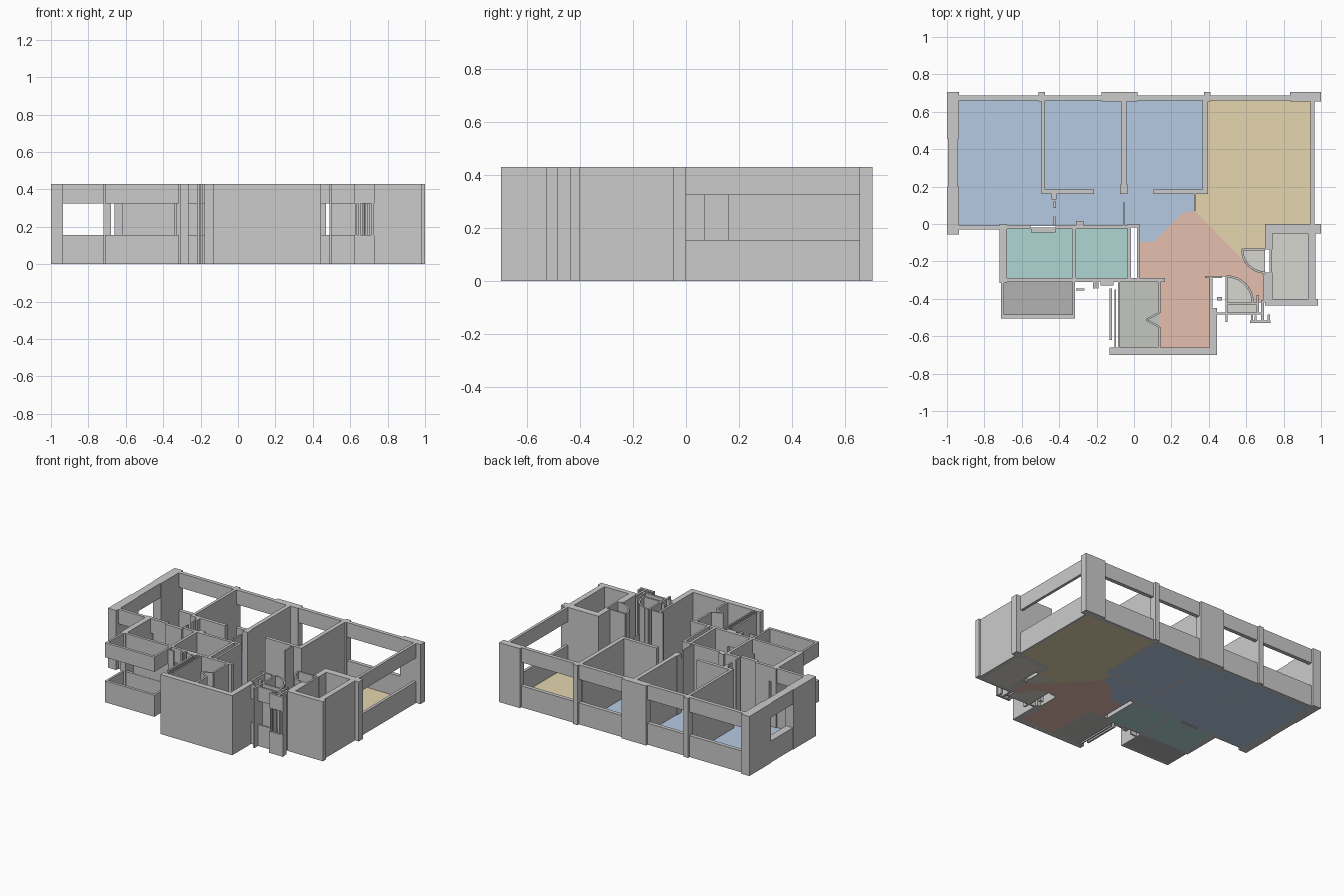
import bpy, bmesh, math
from mathutils import Vector

H, SILL, HEAD = 0.43, 0.155, 0.325
FULL = [(0, H)]
BANDS = [(0, SILL), (HEAD, H)]


def finish(name, bm, color=None):
    bmesh.ops.recalc_face_normals(bm, faces=bm.faces)
    me = bpy.data.meshes.new(name)
    bm.to_mesh(me)
    bm.free()
    ob = bpy.data.objects.new(name, me)
    bpy.context.collection.objects.link(ob)
    if color:
        mat = bpy.data.materials.new(name + "_colour")
        mat.diffuse_color = (*color, 1)
        me.materials.append(mat)


def prism(bm, pts, z0, z1):
    lo = [bm.verts.new((x, y, z0)) for x, y in pts]
    hi = [bm.verts.new((x, y, z1)) for x, y in pts]
    bm.faces.new(lo)
    bm.faces.new(hi)
    for i in range(len(pts)):
        j = (i + 1) % len(pts)
        bm.faces.new((lo[i], lo[j], hi[j], hi[i]))


def rect(x0, x1, y0, y1):
    return [(x0, y0), (x1, y0), (x1, y1), (x0, y1)]


def walls(name, rects, levels=FULL):
    bm = bmesh.new()
    for r in rects:
        for z0, z1 in levels:
            prism(bm, rect(*r), z0, z1)
    finish(name, bm)


def strip(name, pts, t=0.01):
    # thin full-height wall following a polyline
    bm = bmesh.new()
    for a, b in zip(pts, pts[1:]):
        a, b = Vector(a), Vector(b)
        d = (b - a).normalized() * t / 2
        n = Vector((-d.y, d.x))
        prism(bm, [a - n, b - n, b + n, a + n], 0, H)
    finish(name, bm)


def floor(name, pts, color):
    bm = bmesh.new()
    prism(bm, pts, 0, 0.004)
    finish(name, bm, color)


# outer piers and solid walls
walls("left_wall", [(-1, -0.935, 0.455, 0.705), (-1, -0.935, -0.055, 0.2)])
walls("back_piers", [(-0.175, 0.02, 0.655, 0.705), (0.835, 1, 0.655, 0.705),
                     (-0.51, -0.475, 0.655, 0.705), (0.375, 0.41, 0.655, 0.705)])
walls("right_pier", [(0.7, 1, -0.05, 0)])

# window walls: sill below, lintel above
walls("left_window", [(-0.995, -0.94, 0.2, 0.455)], BANDS)
walls("back_windows", [(-0.935, -0.175, 0.66, 0.688), (0.02, 0.835, 0.66, 0.688)], BANDS)
walls("right_window", [(0.945, 0.965, 0, 0.66)], BANDS)
walls("front_window", [(-0.935, -0.715, -0.03, -0.008)], BANDS)

# bedroom partitions
walls("bedroom_partitions", [
    (-0.495, -0.475, 0.16, 0.66), (-0.495, -0.215, 0.16, 0.185),
    (-0.07, -0.04, 0.165, 0.66), (-0.075, -0.035, 0.16, 0.21),
    (0.365, 0.395, 0.16, 0.66), (0.105, 0.395, 0.16, 0.185)])
walls("corridor_jambs", [
    (-0.44, -0.415, 0.13, 0.16), (-0.43, -0.418, 0.085, 0.12), (-0.43, -0.42, -0.01, 0.04),
    (-0.06, -0.05, -0.01, 0.115), (-0.31, -0.27, -0.005, 0.015), (0.32, 0.33, 0.07, 0.16)])

# bathrooms
walls("bathroom_walls", [
    (-0.72, -0.68, -0.315, 0), (-0.66, -0.55, -0.027, -0.005), (-0.55, -0.42, -0.045, -0.02),
    (-0.42, -0.19, -0.027, -0.005), (-0.19, -0.03, -0.025, -0.005),
    (-0.33, -0.31, -0.31, -0.01), (-0.035, -0.015, -0.29, 0), (-0.03, 0.03, -0.02, 0),
    (0.015, 0.03, -0.29, 0), (-0.13, 0.165, -0.31, -0.288)])
walls("bathroom_windows", [(-0.68, -0.33, -0.31, -0.29), (-0.31, -0.13, -0.31, -0.29),
                           (-0.68, -0.66, -0.027, -0.005)], BANDS)
walls("window_jambs", [(-0.62, -0.34, -0.307, -0.295), (-0.31, -0.265, -0.355, -0.345),
                       (-0.22, -0.205, -0.345, -0.31), (-0.2, -0.19, -0.345, -0.31),
                       (-0.18, -0.11, -0.33, -0.31)])

# balcony parapet and upper band
walls("balcony_rails", [(-0.71, -0.695, -0.49, -0.31), (-0.33, -0.315, -0.49, -0.31),
                        (-0.71, -0.315, -0.505, -0.485)], BANDS)

# entrance hall and store room
walls("entrance_walls", [
    (-0.13, 0.445, -0.7, -0.66), (0.405, 0.445, -0.7, -0.45), (0.405, 0.42, -0.45, -0.29),
    (0.38, 0.47, -0.29, -0.278), (0.128, 0.142, -0.475, -0.31), (0.128, 0.142, -0.66, -0.55),
    (-0.085, -0.075, -0.66, -0.31), (-0.105, -0.097, -0.66, -0.35)])
walls("store_outer_wall", [(-0.132, -0.118, -0.62, -0.345)])
strip("folding_door", [(0.135, -0.475), (0.065, -0.512), (0.135, -0.55)])

# service shaft at the right
walls("shaft_walls", [
    (0.93, 0.97, -0.4, -0.05), (0.7, 0.985, -0.437, -0.4), (0.7, 0.74, -0.135, -0.05),
    (0.725, 0.738, -0.26, -0.135), (0.7, 0.74, -0.4, -0.26)])

# lift lobby window and its mullions
walls("lobby_window", [(0.445, 0.69, -0.485, -0.472), (0.62, 0.73, -0.53, -0.515)], BANDS)
walls("lobby_mullions", [
    (0.488, 0.5, -0.525, -0.42), (0.5, 0.66, -0.432, -0.42), (0.655, 0.668, -0.48, -0.38),
    (0.625, 0.635, -0.53, -0.48), (0.645, 0.655, -0.53, -0.49), (0.68, 0.695, -0.52, -0.41),
    (0.715, 0.727, -0.53, -0.485), (0.69, 0.7, -0.42, -0.27), (0.445, 0.47, -0.41, -0.39)])


# quarter-round door swings
def swing(name, c, r, a0, color):
    arc = [(c[0] + r * math.cos(a0 + i * math.pi / 16),
            c[1] + r * math.sin(a0 + i * math.pi / 16)) for i in range(9)]
    strip(name + "_swing", arc, 0.012)
    strip(name + "_leaf", [c, arc[-1] if a0 == 0 else arc[0]], 0.012)
    floor(name + "_floor", [c] + arc, color)


BEIGE = (0.69, 0.67, 0.62)
swing("lobby_door", (0.495, -0.42), 0.14, 0, BEIGE)
swing("shaft_door", (0.7, -0.137), 0.122, math.pi, BEIGE)

# coloured floors
floor("bedroom_floor", [
    (-0.94, 0.66), (0.38, 0.66), (0.38, 0.16), (0.325, 0.16), (0.325, 0.07), (0.26, 0.06),
    (0.105, -0.095), (0.03, -0.095), (0.03, -0.01), (-0.94, -0.01)], (0.47, 0.59, 0.76))
floor("living_floor", [
    (0.38, 0.66), (0.95, 0.66), (0.95, -0.01), (0.7, -0.01), (0.7, -0.137), (0.578, -0.137),
    (0.6, -0.21), (0.325, 0.07), (0.325, 0.16), (0.38, 0.16)], (0.78, 0.67, 0.43))
floor("hall_floor", [
    (0.03, -0.095), (0.105, -0.095), (0.26, 0.06), (0.325, 0.07), (0.6, -0.21), (0.69, -0.265),
    (0.69, -0.42), (0.635, -0.42), (0.6, -0.33), (0.495, -0.28), (0.41, -0.285), (0.41, -0.66),
    (0.135, -0.66), (0.135, -0.3), (0.03, -0.3)], (0.78, 0.52, 0.43))
TEAL = (0.43, 0.67, 0.65)
for name, r, col in [
        ("bathroom_floor", (-0.69, -0.32, -0.3, -0.02), TEAL),
        ("washroom_floor", (-0.32, -0.025, -0.3, -0.02), TEAL),
        ("balcony_floor", (-0.705, -0.32, -0.495, -0.3), (0.45, 0.45, 0.45)),
        ("store_floor", (-0.08, 0.135, -0.67, -0.3), (0.55, 0.57, 0.53)),
        ("shaft_floor", (0.73, 0.94, -0.41, -0.04), BEIGE),
        ("lobby_floor", (0.495, 0.665, -0.475, -0.42), BEIGE)]:
    floor(name, rect(*r), col)
